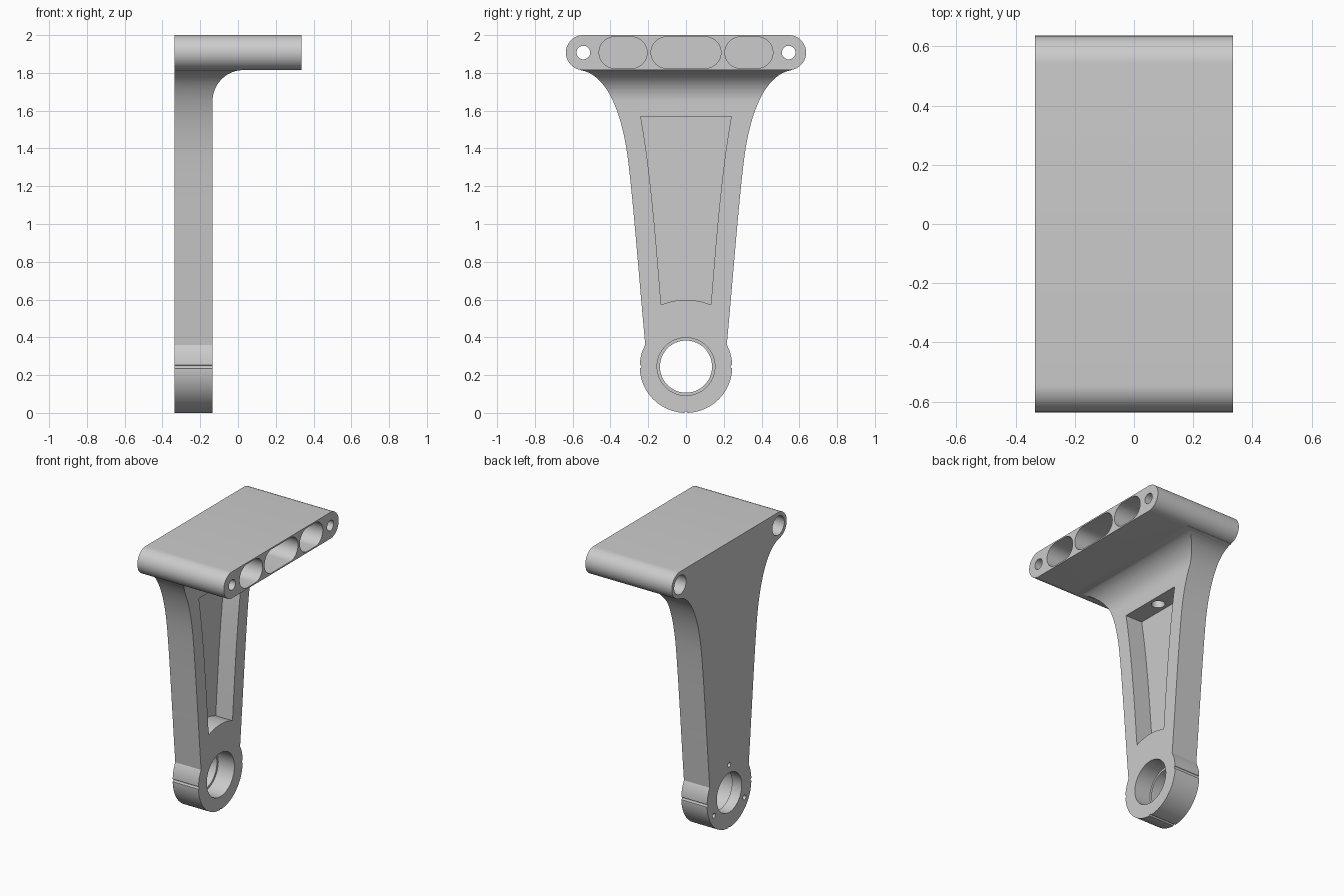
import bpy, bmesh, math
from mathutils import Vector
from mathutils.geometry import interpolate_bezier

cube = bpy.data.objects.get("Cube")
if cube:
    bpy.data.objects.remove(cube, do_unlink=True)

grey = bpy.data.materials.new("plain grey")
grey.use_nodes = True
colour = (0.6, 0.6, 0.6, 1)
grey.diffuse_color = colour
grey.node_tree.nodes["Principled BSDF"].inputs["Base Color"].default_value = colour

BACK, FACE, FRONT = -0.335, -0.135, 0.335   # arm back, arm face, plate front
BOSS_Z, PLATE_Z, END_R = 0.245, 1.9075, 0.0925
HOLE_Y = 0.5435
OUT = 0.05                                  # cutter overshoot


def prism(name, points, axis, lo, hi):
    """Extrude a 2D outline along an axis; the points use the other two axes in order."""
    bm = bmesh.new()
    verts = []
    for p in points:
        co = list(p)
        co.insert("xyz".index(axis), lo)
        verts.append(bm.verts.new(co))
    face = bm.faces.new(verts)
    grown = bmesh.ops.extrude_face_region(bm, geom=[face])["geom"]
    shift = Vector([hi - lo if a == axis else 0 for a in "xyz"])
    bmesh.ops.translate(bm, vec=shift, verts=[g for g in grown if isinstance(g, bmesh.types.BMVert)])
    bmesh.ops.recalc_face_normals(bm, faces=bm.faces)
    mesh = bpy.data.meshes.new(name)
    bm.to_mesh(mesh)
    bm.free()
    mesh.materials.append(grey)
    ob = bpy.data.objects.new(name, mesh)
    bpy.context.scene.collection.objects.link(ob)
    return ob


def arc(cx, cy, r, start, end, n):
    angles = [math.radians(start + (end - start) * i / n) for i in range(n + 1)]
    return [(cx + r * math.cos(a), cy + r * math.sin(a)) for a in angles]


def circle(cx, cy, r, n=64):
    return arc(cx, cy, r, 0, 360, n)[:-1]


def stadium(cx, cy, half, r):
    """Rounded slot outline; half is its full half width."""
    d = half - r
    return arc(cx + d, cy, r, -90, 90, 24) + arc(cx - d, cy, r, 90, 270, 24)


def bezier(*pts, n=20):
    return [tuple(v)[:2] for v in interpolate_bezier(*[Vector(p) for p in pts], n)]


def mirrored(side):
    return side + [(-y, z) for y, z in reversed(side)]


def combine(target, other, operation):
    mod = target.modifiers.new(operation.lower(), "BOOLEAN")
    mod.operation = operation
    mod.solver = "EXACT"
    mod.object = other
    bpy.context.view_layer.objects.active = target
    bpy.ops.object.modifier_apply(modifier=mod.name)
    bpy.data.objects.remove(other, do_unlink=True)


# Flared arm, trimmed by a side profile with a fillet under the plate
flare = bezier((.21, .3), (.245, .66), (.275, 1.08), (.307, 1.34))[:-1]
flare += bezier((.307, 1.34), (.332, 1.54), (.40, 1.79), (.56, 1.815)) + [(.56, 1.86)]
bracket = prism("bracket", mirrored(flare), "x", BACK, FRONT - 0.1)
side = [(BACK, 0.1), (FACE, 0.1)] + arc(0.03, 1.65, 0.165, 180, 90, 20)
side += [(0.03, 1.95), (BACK, 1.95)]
combine(bracket, prism("side_profile", side, "y", -0.8, 0.8), "INTERSECT")

# Mounting plate and bearing boss
plate = prism("plate", stadium(0, PLATE_Z, HOLE_Y + END_R, END_R), "x", BACK, FRONT)
combine(bracket, plate, "UNION")
boss = prism("boss", circle(0, BOSS_Z, BOSS_Z, 96), "x", BACK, FACE)
combine(bracket, boss, "UNION")

cutters = []


def cut(points, lo, hi, axis="x"):
    cutters.append(prism("cutter", points, axis, lo, hi))


# Tapered pocket in the arm face, bottom edge concentric with the boss
spread = math.degrees(math.asin(0.132 / 0.353))
floor = arc(0, BOSS_Z, 0.353, 90 + spread, 90 - spread, 16)
wall = bezier((.132, floor[-1][1]), (.157, .9), (.19, 1.3), (.24, 1.57))
cut(floor[1:-1] + mirrored(wall), FACE - 0.13, FACE + OUT)

# Stepped bearing bore
cut(circle(0, BOSS_Z, 0.138), BACK - OUT, FACE + OUT)
cut(circle(0, BOSS_Z, 0.153), -0.26, FACE + OUT)

# Three lightening slots in the plate
for y, half in ((-0.333, 0.127), (0, 0.185), (0.333, 0.127)):
    cut(stadium(y, PLATE_Z, half, 0.083), -0.27, FRONT + OUT)

# Counterbored mounting holes
for y in (-HOLE_Y, HOLE_Y):
    cut(circle(y, PLATE_Z, 0.036, 32), BACK - OUT, FRONT + OUT)
    cut(circle(y, PLATE_Z, 0.066, 40), BACK - OUT, BACK + 0.1)

# Passage from the pocket up into the middle slot
cut(circle(-0.2, 0, 0.043, 32), 1.5, PLATE_Z, "z")

# Small screw holes on the back of the boss
for angle in (90, 210, 330):
    a = math.radians(angle)
    cut(circle(0.195 * math.cos(a), BOSS_Z + 0.195 * math.sin(a), 0.017, 16), BACK - OUT, BACK + 0.1)

# Fine witness grooves along the boss rim
for angle in (0, 180, 270):
    a = math.radians(angle)
    cut(circle(BOSS_Z * math.cos(a), BOSS_Z + BOSS_Z * math.sin(a), 0.009, 12), BACK - OUT, FACE + OUT)

for cutter in cutters:
    combine(bracket, cutter, "DIFFERENCE")

# Smooth curved walls, crisp edges
bpy.ops.object.select_all(action="DESELECT")
bracket.select_set(True)
bpy.context.view_layer.objects.active = bracket
bpy.ops.object.shade_smooth_by_angle(angle=math.radians(25))
